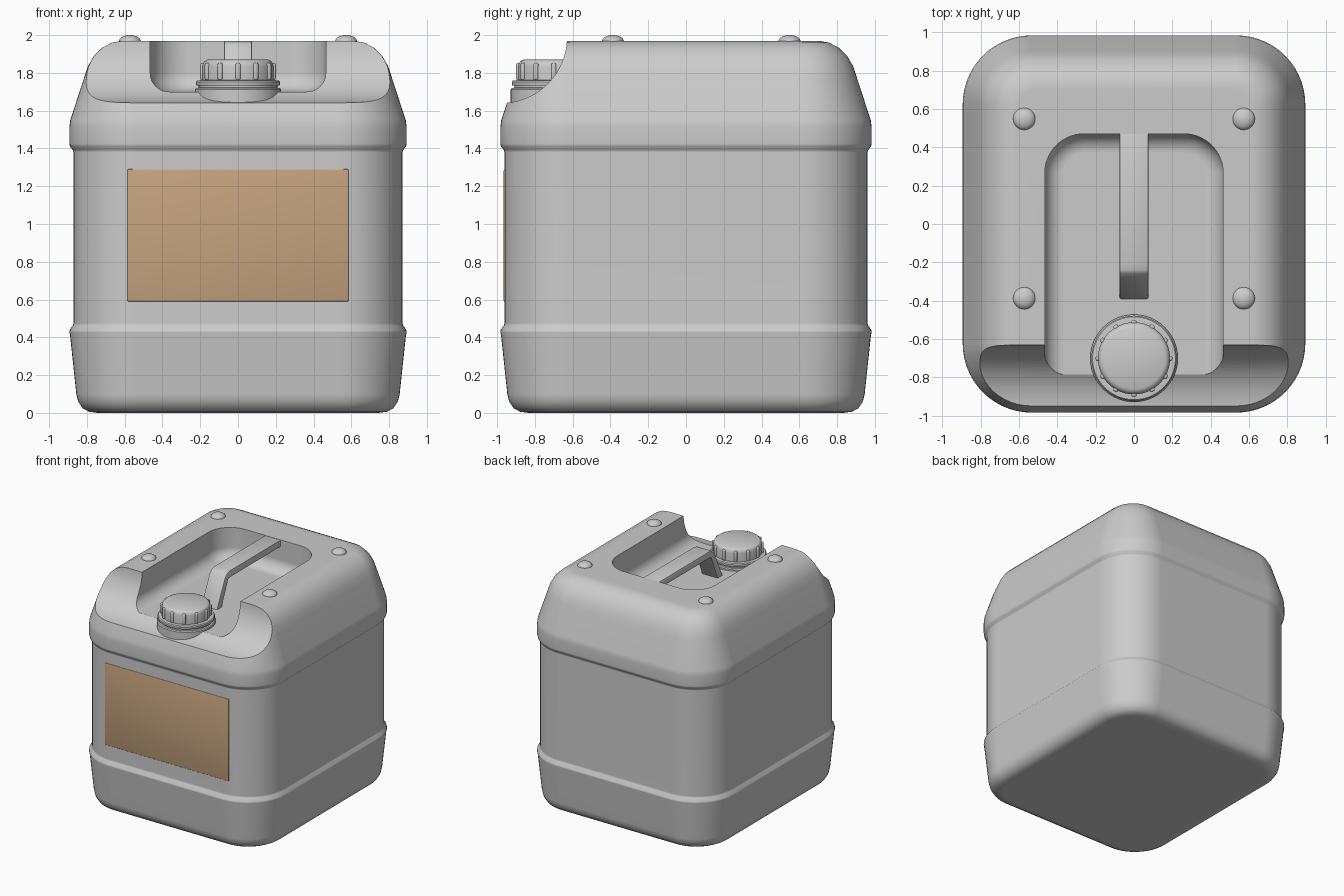
import bpy, bmesh, math
from mathutils import Matrix

if "Cube" in bpy.data.objects:
    bpy.data.objects.remove(bpy.data.objects["Cube"])


def make_object(name, bm):
    bmesh.ops.recalc_face_normals(bm, faces=bm.faces)
    mesh = bpy.data.meshes.new(name)
    bm.to_mesh(mesh)
    bm.free()
    ob = bpy.data.objects.new(name, mesh)
    bpy.context.collection.objects.link(ob)
    return ob


def activate(ob):
    bpy.ops.object.select_all(action='DESELECT')
    ob.select_set(True)
    bpy.context.view_layer.objects.active = ob


def finish(ob, angle=32):
    """Apply modifiers, then smooth by angle."""
    activate(ob)
    for m in list(ob.modifiers):
        bpy.ops.object.modifier_apply(modifier=m.name)
    bpy.ops.object.shade_smooth_by_angle(angle=math.radians(angle))
    return ob


def skin(name, rings):
    """Bridge equal-length closed rings and cap both ends."""
    bm = bmesh.new()
    loops = [[bm.verts.new(p) for p in ring] for ring in rings]
    for a, b in zip(loops, loops[1:]):
        for i in range(len(a)):
            j = (i + 1) % len(a)
            bm.faces.new((a[i], a[j], b[j], b[i]))
    bm.faces.new(loops[0])
    bm.faces.new(loops[-1])
    return make_object(name, bm)


def rounded_rect(hx, hy, r, z, cy=0.0, n=14):
    pts = []
    for k, (sx, sy) in enumerate([(1, 1), (-1, 1), (-1, -1), (1, -1)]):
        for i in range(n + 1):
            a = math.pi / 2 * (k + i / n)
            pts.append((sx * (hx - r) + r * math.cos(a),
                        cy + sy * (hy - r) + r * math.sin(a), z))
    return pts


def lathe(name, profile, cy, n=64):
    turn = [2 * math.pi * i / n for i in range(n)]
    return skin(name, [[(r * math.cos(a), cy + r * math.sin(a), z) for a in turn]
                       for r, z in profile])


def box(name, size, loc, bevel):
    bm = bmesh.new()
    bmesh.ops.create_cube(bm, size=1, matrix=Matrix.Translation(loc) @ Matrix.Diagonal((*size, 1)))
    ob = make_object(name, bm)
    m = ob.modifiers.new("bevel", 'BEVEL')
    m.width, m.segments = bevel, 3
    return ob


# Container body: (inset, height) profile around a rounded rectangle
profile = [(.15, 0), (.105, .006), (.07, .025), (.047, .06), (.037, .10),
           (.004, .41), (0, .425), (.001, .438), (.018, .462), (.022, .475),
           (.022, 1.38), (.018, 1.392), (.004, 1.41), (0, 1.425), (0, 1.51),
           (.005, 1.55), (.080, 1.78), (.098, 1.835), (.13, 1.89),
           (.175, 1.934), (.225, 1.96), (.28, 1.97)]
body = skin("container_body", [rounded_rect(.893 - d, .983 - d, max(.36 - d, .12), z)
                               for d, z in profile])

# Top recess cutter with a filleted floor, open to the front
fillet = [(.1 * (1 - math.sin(a)), 1.8 - .1 * math.cos(a))
          for a in [math.pi / 2 * i / 8 for i in range(9)]]
recess = skin("recess_cutter", [rounded_rect(.465 - d, .9 - d, .205 - d, z, cy=-.43)
                                for d, z in fillet + [(0, 2.2)]])

# Front scoop cutter: cylinder lying along x
arc = [2 * math.pi * i / 96 for i in range(96)]
scoop = skin("scoop_cutter", [[(x, -.98 + .35 * math.cos(a), 1.99 + .35 * math.sin(a))
                               for a in arc] for x in (-1.2, 1.2)])

for cutter in (recess, scoop):
    m = body.modifiers.new("cut", 'BOOLEAN')
    m.operation, m.object, m.solver = 'DIFFERENCE', cutter, 'EXACT'
finish(body)
m = body.modifiers.new("weighted_normals", 'WEIGHTED_NORMAL')
m.keep_sharp = True
for cutter in (recess, scoop):
    bpy.data.objects.remove(cutter)

# Carrying handle: bent strap from the rear wall down to the recess floor
strap = [(.475, 1.969), (-.21, 1.969), (-.25, 1.96), (-.28, 1.93), (-.395, 1.69),
         (-.325, 1.69), (-.235, 1.905), (-.21, 1.91), (.475, 1.91)]
handle = skin("handle", [[(x, y, z) for y, z in strap] for x in (-.075, .075)])
m = handle.modifiers.new("bevel", 'BEVEL')
m.width, m.segments = .008, 2
finish(handle)

# Spout neck and sealing ring
CAP_Y = -.70
finish(lathe("spout_neck", [(.228, 1.60), (.228, 1.712), (.222, 1.72), (.208, 1.722),
                            (.208, 1.732), (.22, 1.734), (.222, 1.74), (.222, 1.752),
                            (.216, 1.76), (.18, 1.762)], CAP_Y))

# Screw cap with grip ribs
finish(lathe("screw_cap", [(.188, 1.755), (.188, 1.835), (.184, 1.852), (.175, 1.863),
                           (.16, 1.87)], CAP_Y))
for i in range(12):
    rib = box("cap_rib", (.036, .026, .09), (.182, 0, 1.807), .009)
    rib.data.transform(Matrix.Translation((0, CAP_Y, 0)) @ Matrix.Rotation(math.radians(30 * i), 4, 'Z'))
    finish(rib, 40)

# Stacking studs on the shoulders
for x in (-.572, .572):
    for y in (-.387, .548):
        bm = bmesh.new()
        bmesh.ops.create_uvsphere(bm, u_segments=32, v_segments=16, radius=.058)
        bm.transform(Matrix.Translation((x, y, 1.967)) @ Matrix.Diagonal((1, 1, .57, 1)))
        finish(make_object("stacking_stud", bm))

# Front label
label = finish(box("front_label", (1.17, .02, .70), (0, -.955, .94), .006))
mat = bpy.data.materials.new("label_tan")
mat.diffuse_color = (.56, .37, .21, 1)
mat.use_nodes = True
mat.node_tree.nodes["Principled BSDF"].inputs["Base Color"].default_value = mat.diffuse_color
label.data.materials.append(mat)
